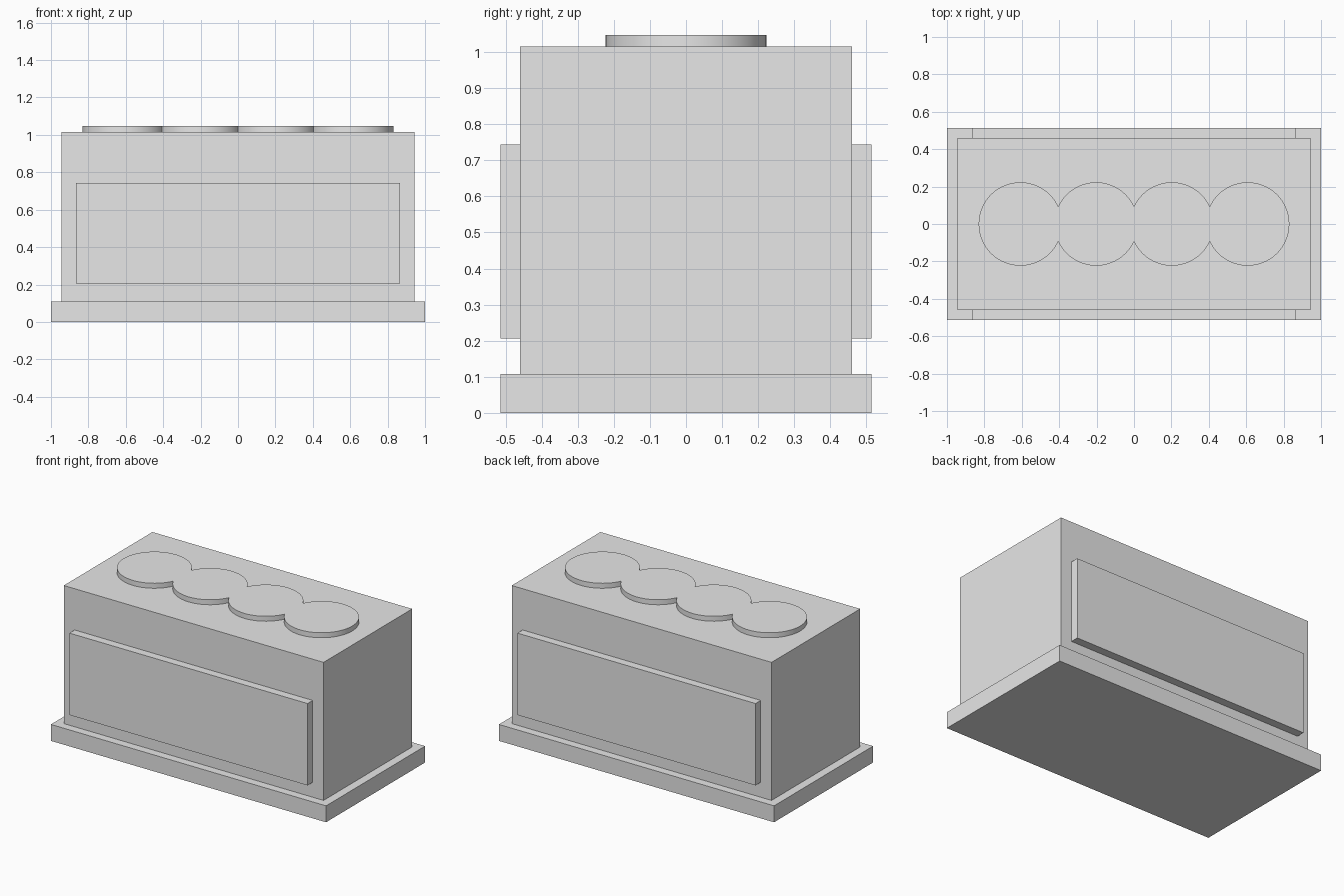
import bpy, bmesh, math

default = bpy.data.objects.get("Cube")
if default:
    bpy.data.objects.remove(default, do_unlink=True)

GREY = (0.8, 0.8, 0.8, 1.0)
grey = bpy.data.materials.new("light grey")
grey.use_nodes = True
grey.diffuse_color = GREY
grey.node_tree.nodes["Principled BSDF"].inputs["Base Color"].default_value = GREY


def add_object(name, bm):
    bmesh.ops.recalc_face_normals(bm, faces=bm.faces)
    mesh = bpy.data.meshes.new(name)
    bm.to_mesh(mesh)
    bm.free()
    mesh.materials.append(grey)
    obj = bpy.data.objects.new(name, mesh)
    bpy.context.collection.objects.link(obj)
    return obj


def box(name, x, y, z):
    """Box from (min, max) pairs along each axis."""
    bm = bmesh.new()
    bmesh.ops.create_cube(bm, size=1)
    for v in bm.verts:
        v.co = [lo + (c + 0.5) * (hi - lo) for c, (lo, hi) in zip(v.co, (x, y, z))]
    return add_object(name, bm)


# Plinth and main body
box("base_plinth", (-1, 1), (-0.514, 0.514), (0, 0.108))
box("body", (-0.944, 0.944), (-0.46, 0.46), (0.108, 1.015))

# Raised panels on the front and back
box("front_panel", (-0.865, 0.865), (-0.514, -0.46), (0.206, 0.744))
box("back_panel", (-0.865, 0.865), (0.46, 0.514), (0.206, 0.744))

# Row of four overlapping discs, joined into one outline
RADIUS, SPACING, COUNT, STEPS = 0.223, 0.405, 4, 32
cut = math.acos(SPACING / 2 / RADIUS)
upper = []
for i in range(COUNT):
    cx = (i - (COUNT - 1) / 2) * SPACING
    start = math.pi if i == 0 else math.pi - cut
    end = 0 if i == COUNT - 1 else cut
    for s in range(STEPS + 1):
        if i and s == 0:
            continue  # shared with the previous disc
        a = start + (end - start) * s / STEPS
        upper.append((cx + RADIUS * math.cos(a), RADIUS * math.sin(a)))
lower = [(x, -y) for x, y in reversed(upper[1:-1])]

bm = bmesh.new()
outline = bm.faces.new([bm.verts.new((x, y, 1.015)) for x, y in upper + lower])
extruded = bmesh.ops.extrude_face_region(bm, geom=[outline], use_keep_orig=True)
top = [g for g in extruded["geom"] if isinstance(g, bmesh.types.BMVert)]
bmesh.ops.translate(bm, verts=top, vec=(0, 0, 0.033))
discs = add_object("top_discs", bm)

bpy.ops.object.select_all(action="DESELECT")
discs.select_set(True)
bpy.context.view_layer.objects.active = discs
bpy.ops.object.shade_smooth_by_angle(angle=math.radians(30))
